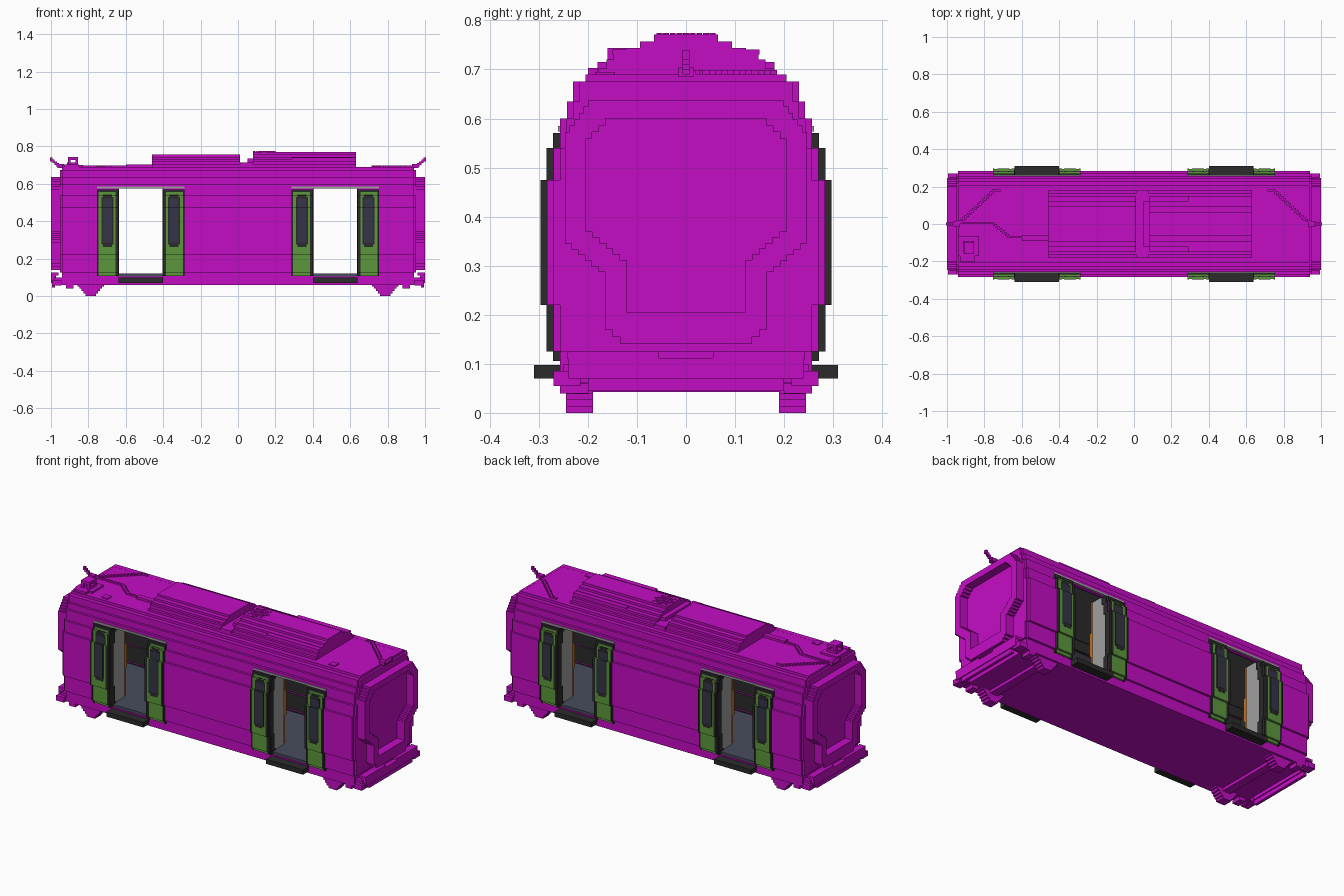
import bpy, bmesh

if "Cube" in bpy.data.objects:
    bpy.data.objects.remove(bpy.data.objects["Cube"], do_unlink=True)


def material(name, r, g, b):
    m = bpy.data.materials.new(name)
    m.use_nodes = True
    m.diffuse_color = (r, g, b, 1)
    m.node_tree.nodes["Principled BSDF"].inputs["Base Color"].default_value = (r, g, b, 1)
    return m


MAGENTA = material("magenta paint", .55, .004, .55)
GREEN = material("door green", .105, .31, .045)
BLACK = material("rubber black", .024, .024, .024)
GLASS = material("tinted glass", .036, .036, .065)
SLATE = material("slate floor", .065, .075, .11)
LIGHT = material("light grey panel", .35, .35, .36)
GREY = material("ceiling grey", .1, .1, .1)
ORANGE = material("handrail orange", .5, .16, .02)


class Part:
    """One named object gathered from extruded outlines and boxes."""

    def __init__(self, name, mat):
        self.name, self.mat, self.bm = name, mat, bmesh.new()

    def prism(self, pts, x0, x1):
        # outline of (y, z) points extruded along x
        a, b = ([self.bm.verts.new((x, y, z)) for y, z in pts] for x in (x0, x1))
        self.bm.faces.new(a)
        self.bm.faces.new(b[::-1])
        for i in range(len(pts)):
            self.bm.faces.new((a[i - 1], a[i], b[i], b[i - 1]))
        return self

    def box(self, x0, x1, y0, y1, z0, z1):
        return self.prism([(y0, z0), (y1, z0), (y1, z1), (y0, z1)], x0, x1)

    def skin(self, side, x0, x1, za, zb, d0, d1):
        # strip following the stepped side wall, between two offsets
        out = [(y, z) for lo, hi, y in STEPS if min(hi, zb) > max(lo, za)
               for z in (max(lo, za), min(hi, zb))]
        pts = [(side * (y + d1), z) for y, z in out]
        pts += [(side * (y + d0), z) for y, z in reversed(out)]
        return self.prism(pts, x0, x1)

    def done(self):
        bmesh.ops.recalc_face_normals(self.bm, faces=self.bm.faces[:])
        me = bpy.data.meshes.new(self.name)
        self.bm.to_mesh(me)
        self.bm.free()
        me.materials.append(self.mat)
        ob = bpy.data.objects.new(self.name, me)
        bpy.context.collection.objects.link(ob)
        return ob


def stair(path, pitch=.0135):
    # turn diagonals of a path into small square steps
    out = [path[0]]
    for (a, b), (c, d) in zip(path, path[1:]):
        n = 1
        if abs(a - c) > .001 and abs(b - d) > .001:
            n = max(1, round(max(abs(a - c), abs(b - d)) / pitch))
            for i in range(n):
                out.append((a + (c - a) * i / n, b + (d - b) * (i + 1) / n))
                out.append((a + (c - a) * (i + 1) / n, b + (d - b) * (i + 1) / n))
        else:
            out.append((c, d))
    return [p for i, p in enumerate(out) if i == 0 or p != out[i - 1]]


def both(half):
    # mirror a half outline across y = 0
    return half + [(-y, z) for y, z in reversed(half)]


# Stepped side profile: bottom, top, half width
STEPS = [(.06, .125, .257), (.125, .22, .27), (.22, .475, .283), (.475, .54, .27),
         (.54, .60, .257), (.60, .635, .243), (.635, .675, .23), (.675, .69, .205)]
DOORS = [(-.64, -.40), (.40, .64)]
WALLS = [(-.94, -.64), (-.40, .40), (.64, .94)]
L, SILL, HEAD = .94, .105, .577

# Side walls, lining, doors and steps
for side, word in ((-1, "front"), (1, "back")):
    wall = Part(word + "_wall", MAGENTA)
    lining = Part(word + "_lining", BLACK)
    windows = Part(word + "_inner_panels", GLASS)
    for x0, x1 in WALLS:
        wall.skin(side, x0, x1, SILL, HEAD, -.03, 0)
        lining.skin(side, x0 + .01, x1 - .01, SILL, HEAD, -.036, -.029)
    wall.skin(side, -L, L, .06, SILL, -.03, 0)
    wall.skin(side, -L, L, HEAD, .69, -.03, 0)
    lining.skin(side, -L + .01, L - .01, HEAD, .62, -.036, -.029)
    windows.skin(side, -.3, .3, .33, .53, -.038, -.035)

    leaf = Part(word + "_door_leaves", GREEN)
    rim = Part(word + "_door_rims", BLACK)
    frame = Part(word + "_door_window_frames", BLACK)
    glass = Part(word + "_door_windows", GLASS)
    track = Part(word + "_door_tracks", LIGHT)
    step = Part(word + "_door_steps", BLACK)
    screen = Part(word + "_draught_screens", LIGHT)
    rail = Part(word + "_handrails", ORANGE)
    for x0, x1 in DOORS:
        track.skin(side, x0 - .115, x1 + .115, .574, .585, -.005, .004)
        step.box(x0, x1, side * .22, side * .31, .07, .098)
        for edge, out in ((x0, -1), (x1, 1)):
            def span(a, b):
                return sorted((edge + out * a, edge + out * b))
            leaf.skin(side, *span(.001, .113), .108, .566, 0, .0115)
            rim.skin(side, *span(0, .014), .106, .57, -.001, .014)
            rim.skin(side, *span(.107, .115), .106, .57, -.001, .014)
            rim.skin(side, *span(.003, .113), .555, .57, -.001, .0135)
            lining.skin(side, *span(-.003, .005), SILL, HEAD, -.036, -.001)
            frame.skin(side, *span(.026, .09), .275, .53, .011, .0128)
            frame.skin(side, *span(.034, .082), .262, .542, .011, .0126)
            glass.skin(side, *span(.033, .083), .285, .52, .012, .0138)
            screen.box(*span(.002, .014), side * .14, side * .247, .12, .59)
            # handrail with a small bulge in the middle
            rail.box(*span(.012, .022), side * .115, side * .127, .12, .60)
            rail.box(*span(.012, .022), side * .103, side * .116, .28, .42)
    for p in (wall, lining, windows, leaf, rim, frame, glass, track, step, screen, rail):
        p.done()

# Floor, ceiling and roof shell
Part("underside", MAGENTA).box(-L, L, -.25, .25, .06, .10).done()
Part("floor", SLATE).box(-.92, .92, -.252, .252, .09, .12).done()
Part("ceiling", GREY).box(-.92, .92, -.225, .225, .60, .612).done()
roof = Part("roof", MAGENTA).box(-L, L, -.215, .215, .64, .674)
roof.box(-L, L, -.2, .2, .66, .6895).done()

# End walls, gangway frames, bumpers and running gear
outer = stair([(0, .14), (.135, .14), (.165, .17), (.165, .275), (.247, .345),
               (.247, .56), (.19, .637), (0, .637)])
inner = stair([(0, .205), (.12, .205), (.12, .30), (.205, .37),
               (.205, .545), (.15, .60), (0, .60)])
outline = [(y, z) for lo, hi, y in STEPS for z in (lo, hi)]
inset = [(y - .013, z) for y, z in outline if z < .68]
for s, word in ((-1, "right"), (1, "left")):
    end = Part(word + "_end_wall", MAGENTA)
    end.prism(both(outline), s * .925, s * L)
    end.prism(both([p for p in inset if p[1] > .12]), s * .93, s * .952)
    end.done()
    Part(word + "_inner_end_wall", BLACK).box(s * .915, s * .926, -.24, .24, .12, .60).done()
    gangway = Part(word + "_gangway", MAGENTA)
    for side in (-1, 1):
        gangway.prism([(side * y, z) for y, z in outer + inner[::-1]], s * .945, s)
    gangway.done()

    gear = Part(word + "_running_gear", MAGENTA)
    gear.box(s * .972, s, -.24, .24, .07, .112)
    gear.box(s * .978, s * .995, -.2, .2, .045, .071)
    gear.box(s * .76, s * .81, -.2, .2, .043, .062)
    for side in (-1, 1):
        def bit(x0, x1, y0, y1, z0, z1):
            gear.box(s * x0, s * x1, side * y0, side * y1, z0, z1)
        bit(.96, 1, .055, .243, .11, .125)
        bit(.85, .985, .2, .25, .062, .10)
        bit(.88, .92, .2, .257, .04, .115)
        bit(.945, .995, .215, .27, .055, .085)
        # stepped foot
        for i in range(5):
            bit(.755 - i * .011 + .005, .815 + i * .011, .19, .245, i * .013, i * .013 + .014)
    gear.done()

# Roof equipment: two stepped pods, a bridge and a low plinth
dome = [(.178, .685), (.178, .702), (.162, .702), (.162, .72), (.148, .72), (.148, .732),
        (.122, .732), (.122, .744), (.094, .744), (.094, .757)]
tall = dome + [(.065, .757), (.065, .771)]
pods = Part("roof_pods", MAGENTA)
pods.prism(both(dome), -.46, .01)
pods.prism(both(tall), .08, .63)
pods.box(.01, .08, -.18, .18, .685, .715)
pods.box(.05, .08, -.12, .12, .71, .735)
pods.box(-.6, -.46, -.09, -.06, .685, .703)
for y in (-.13, .13):
    pods.box(.29, .63, y - .02, y + .02, .73, .741)
pods.done()

# Round vent grille made of small studs
vent = Part("roof_vent", MAGENTA)
for i in range(-4, 5):
    for j in range(-4, 5):
        if (i + j) % 2 == 0 and i * i + j * j < 20:
            x, y = .14 + i * .0135, j * .0135
            vent.box(x - .006, x + .006, y - .006, y + .006, .75, .774)
vent.done()

# Roof cables, end horns and hatches
cables = Part("roof_cables", MAGENTA)
routes = [[(s * .95, 0), (s * .9, .03), (s * .74, .18), (s * .72, .18)] for s in (-1, 1)]
routes.append([(-.95, .005), (-.75, .005), (-.66, -.07), (-.46, -.07)])
for route in routes:
    path = stair(route)
    for (a, b), (c, d) in zip(path, path[1:]):
        cables.box(min(a, c) - .005, max(a, c) + .005, min(b, d) - .005, max(b, d) + .005, .685, .699)
cables.done()

fittings = Part("roof_fittings", MAGENTA)
for s in (-1, 1):
    fittings.box(s * .93, s * .965, -.015, .015, .685, .705)
    for i in range(4):
        x = .958 + i * .011
        fittings.box(s * x, s * (x + .013), -.007, .007, .69 + i * .01, .71 + i * .01)
    fittings.box(s * .72, s * .76, -.185, -.145, .685, .695)
fittings.done()

# Aerial unit on the right end of the roof
aerial = Part("aerial_unit", MAGENTA)
aerial.box(-.94, -.83, -.17, -.065, .685, .70)
aerial.box(-.915, -.855, -.15, -.09, .70, .715)
for x in (-.91, -.87):
    aerial.box(x, x + .015, -.16, -.145, .70, .73)
    aerial.box(x, x + .015, -.11, -.095, .70, .73)
aerial.box(-.91, -.855, -.16, -.095, .728, .744)
aerial.box(-.93, -.85, -.2, -.17, .685, .703)
aerial.done()
